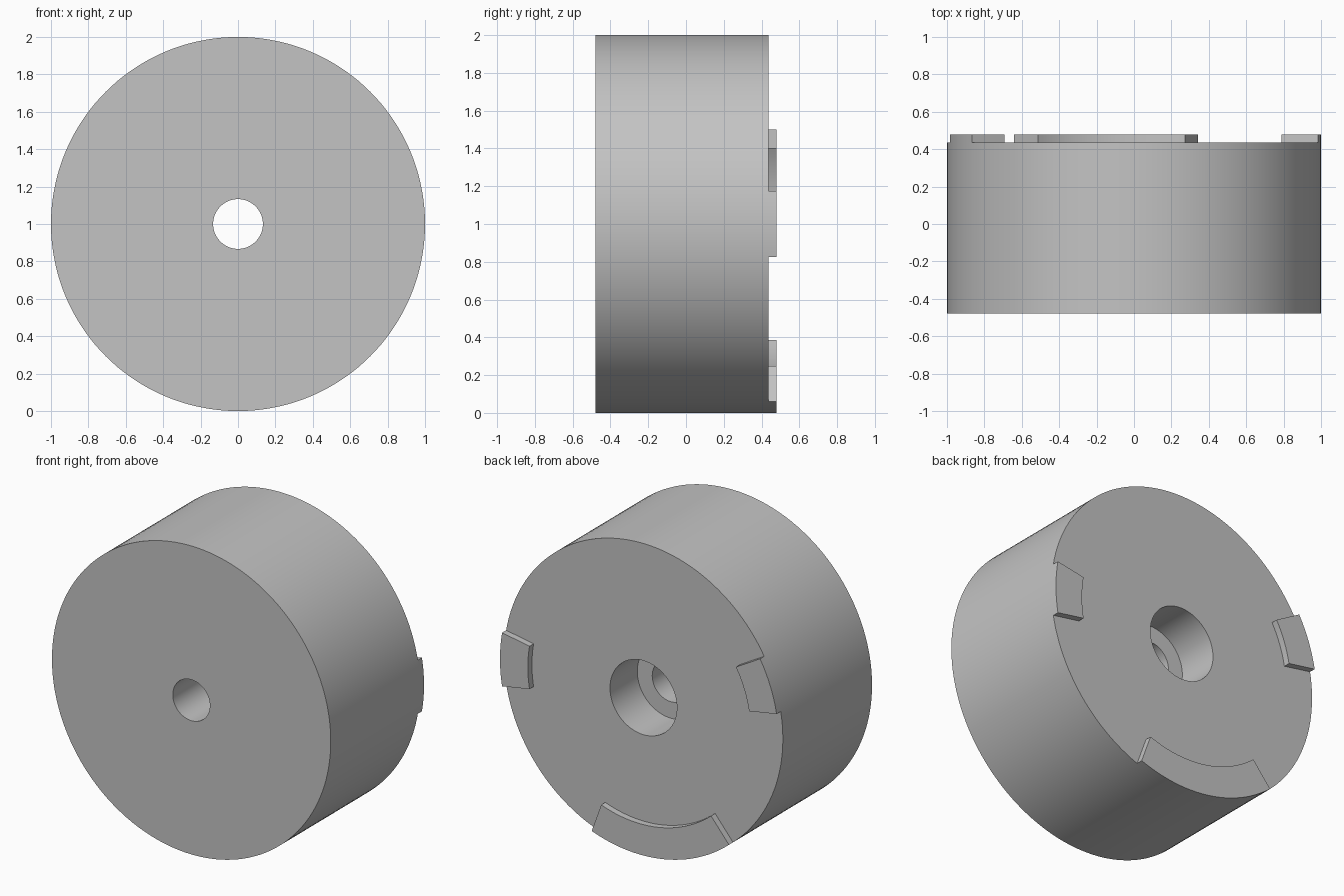
import bpy, bmesh
from math import radians, sin, cos

if "Cube" in bpy.data.objects:
    bpy.data.objects.remove(bpy.data.objects["Cube"], do_unlink=True)

FRONT, FACE, TOP = -0.478, 0.436, 0.478   # depth of front, rear face, tab tops
OUTER, TAB_INNER, HOLE, BORE = 1.0, 0.8, 0.133, 0.24
STEP = 2.5                                # degrees per segment

grey = bpy.data.materials.new("plain_grey")
grey.use_nodes = True
colour = (0.55, 0.55, 0.55, 1)
grey.diffuse_color = colour
grey.node_tree.nodes["Principled BSDF"].inputs["Base Color"].default_value = colour


def sweep(name, profile, start, end):
    """Turn a closed (radius, depth) profile about the wheel's y axis."""
    full = end - start == 360
    count = round((end - start) / STEP)
    bm = bmesh.new()
    rings = []
    for i in range(count if full else count + 1):
        a = radians(start + i * STEP)
        rings.append([bm.verts.new((r * cos(a), y, 1 + r * sin(a))) for r, y in profile])
    n = len(profile)
    for i in range(count):
        a, b = rings[i], rings[(i + 1) % len(rings)]
        for j in range(n):
            k = (j + 1) % n
            bm.faces.new((a[j], a[k], b[k], b[j]))
    if not full:
        bm.faces.new(rings[0])
        bm.faces.new(rings[-1])
    bmesh.ops.recalc_face_normals(bm, faces=bm.faces)
    mesh = bpy.data.meshes.new(name)
    bm.to_mesh(mesh)
    bm.free()
    mesh.materials.append(grey)
    obj = bpy.data.objects.new(name, mesh)
    bpy.context.collection.objects.link(obj)
    bpy.ops.object.select_all(action="DESELECT")
    obj.select_set(True)
    bpy.context.view_layer.objects.active = obj
    bpy.ops.object.shade_smooth_by_angle(angle=radians(30))


# Drum with a through hole, counterbored from the rear
floor = FACE - 0.28
sweep("drum", [(OUTER, FRONT), (OUTER, FACE), (BORE, FACE),
               (BORE, floor), (HOLE, floor), (HOLE, FRONT)], 0, 360)

# Raised rim tabs on the rear face
tab = [(TAB_INNER, FACE), (OUTER, FACE), (OUTER, TOP), (TAB_INNER, TOP)]
for name, start, end in (("left_tab", -10, 10), ("right_tab", 150, 170),
                         ("bottom_tab", 230, 290)):
    sweep(name, tab, start, end)
